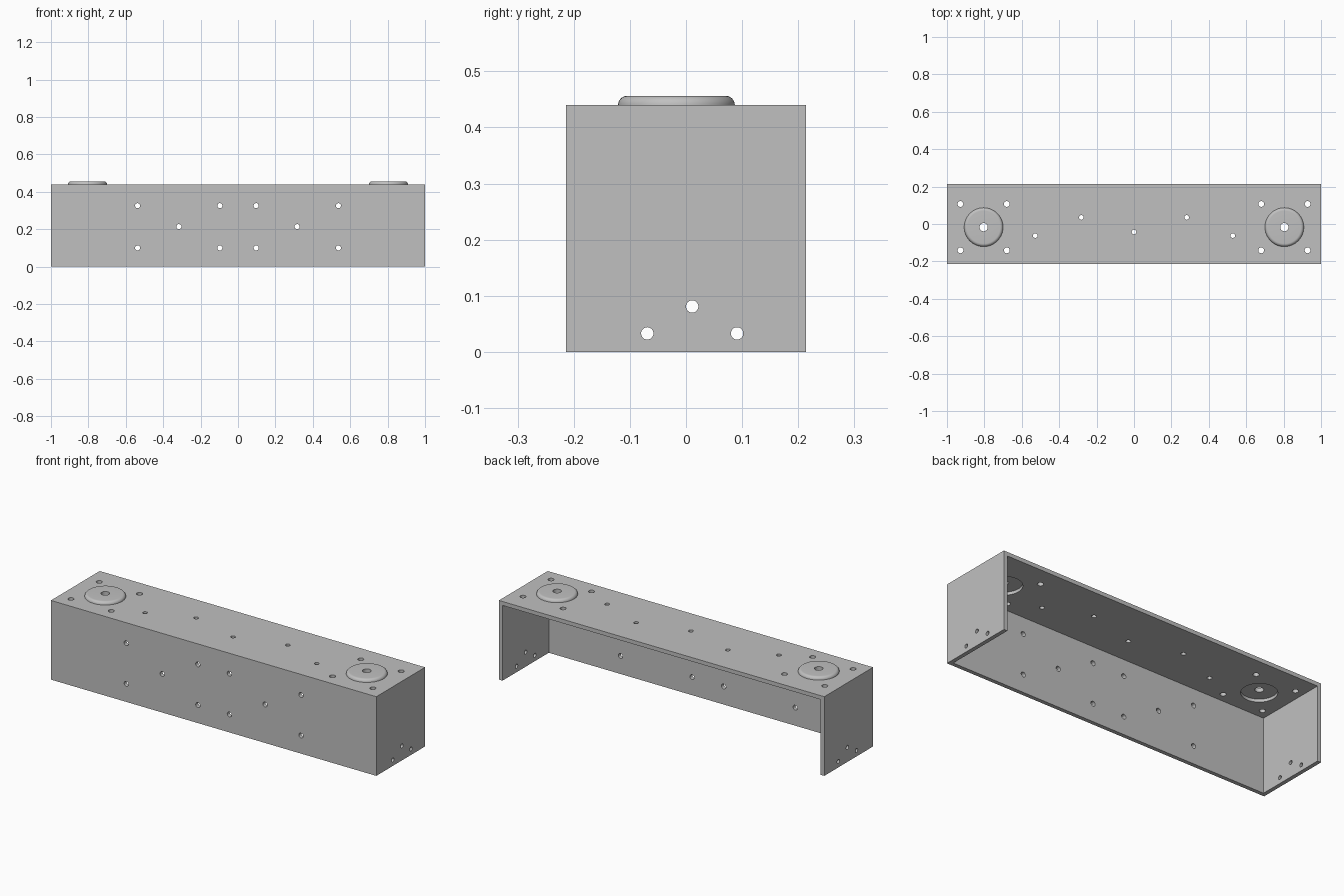
import bpy, bmesh, math
from mathutils import Matrix, Vector

if "Cube" in bpy.data.objects:
    bpy.data.objects.remove(bpy.data.objects["Cube"], do_unlink=True)

HALF_DEPTH, HEIGHT, WALL = 0.214, 0.44, 0.022
RISE = 0.0165                       # height of the pressed discs
DISC_X, DISC_Y, DISC_R = 0.804, -0.017, 0.104
RECESS_R, BORE_R = 0.09, 0.022

grey = bpy.data.materials.new("light grey metal")
grey.use_nodes = True
grey.diffuse_color = (0.53, 0.53, 0.53, 1)
grey.node_tree.nodes["Principled BSDF"].inputs["Base Color"].default_value = grey.diffuse_color


def make_object(name, bm):
    bmesh.ops.recalc_face_normals(bm, faces=bm.faces[:])
    mesh = bpy.data.meshes.new(name)
    bm.to_mesh(mesh)
    bm.free()
    mesh.materials.append(grey)
    obj = bpy.data.objects.new(name, mesh)
    bpy.context.collection.objects.link(obj)
    return obj


def make_box(name, low, high):
    low, high = Vector(low), Vector(high)
    bm = bmesh.new()
    bmesh.ops.create_cube(bm, size=1, matrix=Matrix.Translation((low + high) / 2)
                          @ Matrix.Diagonal((*(high - low), 1)))
    return make_object(name, bm)


def add_drill(bm, centre, axis, radius, length=0.1):
    turn = Vector((0, 0, 1)).rotation_difference(Vector(axis)).to_matrix().to_4x4()
    bmesh.ops.create_cone(bm, cap_ends=True, segments=32, radius1=radius, radius2=radius,
                          depth=length, matrix=Matrix.Translation(centre) @ turn)


def select_only(obj):
    bpy.ops.object.select_all(action='DESELECT')
    obj.select_set(True)
    bpy.context.view_layer.objects.active = obj


def cut(target, cutter):
    cutter.hide_render = True
    mod = target.modifiers.new("cut", 'BOOLEAN')
    mod.operation, mod.solver, mod.object = 'DIFFERENCE', 'EXACT', cutter
    select_only(target)
    bpy.ops.object.modifier_apply(modifier=mod.name)
    bpy.data.objects.remove(cutter, do_unlink=True)


def smooth(obj):
    select_only(obj)
    bpy.ops.object.shade_smooth_by_angle(angle=math.radians(35))


# Folded cover: top, front and two ends, open at the back and underneath
cover = make_box("cover", (-1, -HALF_DEPTH, 0), (1, HALF_DEPTH, HEIGHT))
cut(cover, make_box("cavity", (-1 + WALL, -HALF_DEPTH + WALL, -0.1),
                    (1 - WALL, HALF_DEPTH + 0.1, HEIGHT - WALL)))

drills = bmesh.new()
# Top: openings under the discs, four screw holes around each
for side in (-1, 1):
    add_drill(drills, (side * DISC_X, DISC_Y, HEIGHT), (0, 0, 1), RECESS_R)
    for dx in (-0.124, 0.124):
        for dy in (-0.124, 0.124):
            add_drill(drills, (side * DISC_X + dx, DISC_Y + dy, HEIGHT), (0, 0, 1), 0.0155)
# Top: row of small holes
for x, y in ((-0.528, -0.062), (-0.282, 0.035), (0, -0.043), (0.282, 0.035), (0.528, -0.062)):
    add_drill(drills, (x, y, HEIGHT), (0, 0, 1), 0.0125)
# Front: two mirrored groups of five
for side in (-1, 1):
    for x, z in ((0.537, 0.326), (0.537, 0.1), (0.097, 0.326), (0.097, 0.1), (0.316, 0.214)):
        add_drill(drills, (side * x, -HALF_DEPTH, z), (0, 1, 0), 0.0135)
# Ends: three holes low down on each
    for y, z in ((-0.069, 0.033), (0.011, 0.081), (0.091, 0.033)):
        add_drill(drills, (side, y, z), (1, 0, 0), 0.011)
cut(cover, make_object("drills", drills))
smooth(cover)

# Raised discs with a rounded rim, hollow underneath and bored through
top = HEIGHT + RISE
ceiling = top - WALL
profile = [(BORE_R, ceiling), (BORE_R, top)]
for i in range(9):
    a = math.pi / 2 * i / 8
    profile.append((DISC_R - RISE + RISE * math.sin(a), HEIGHT + RISE * math.cos(a)))
profile += [(RECESS_R, HEIGHT), (RECESS_R, ceiling)]
for side, name in ((-1, "right_disc"), (1, "left_disc")):
    bm = bmesh.new()
    verts = [bm.verts.new((r, 0, z)) for r, z in profile]
    edges = [bm.edges.new((verts[i - 1], verts[i])) for i in range(len(verts))]
    bmesh.ops.spin(bm, geom=verts + edges, cent=(0, 0, 0), axis=(0, 0, 1),
                   angle=2 * math.pi, steps=64, use_duplicate=False)
    bmesh.ops.remove_doubles(bm, verts=bm.verts[:], dist=1e-5)
    bmesh.ops.translate(bm, verts=bm.verts[:], vec=(side * DISC_X, DISC_Y, 0))
    smooth(make_object(name, bm))
